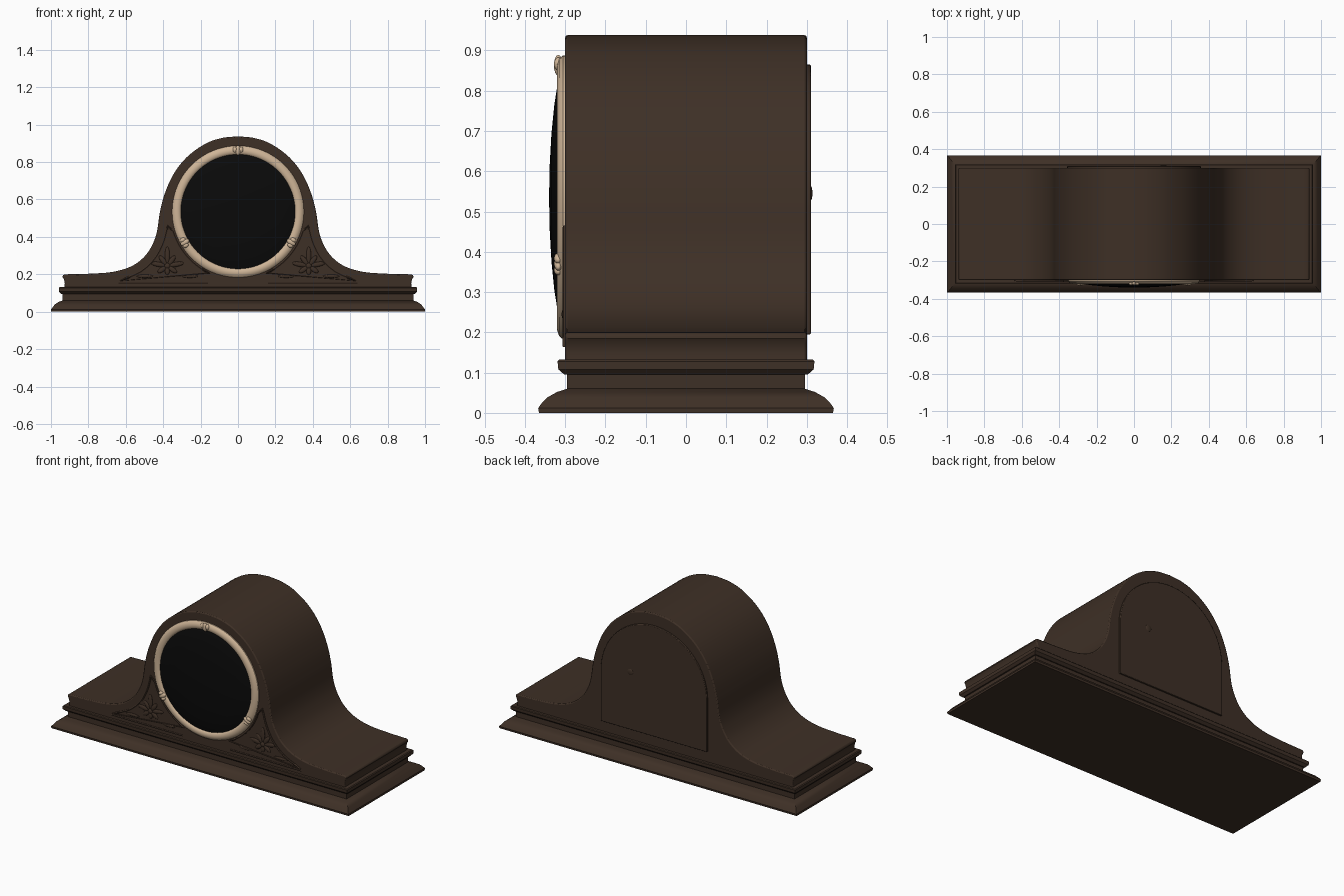
import bpy, bmesh, math
from mathutils import Vector

cube = bpy.data.objects.get("Cube")
if cube:
    bpy.data.objects.remove(cube, do_unlink=True)


def material(name, rgb):
    m = bpy.data.materials.new(name)
    m.use_nodes = True
    m.diffuse_color = (*rgb, 1)
    bsdf = m.node_tree.nodes["Principled BSDF"]
    bsdf.inputs["Base Color"].default_value = (*rgb, 1)
    bsdf.inputs["Roughness"].default_value = 0.6
    return m


WOOD = material("dark walnut", (0.048, 0.029, 0.019))
CREAM = material("pale brass", (0.62, 0.46, 0.31))
BLACK = material("black dial", (0.003, 0.003, 0.003))
DIAL_Z = 0.535


def finish(name, bm, mat, bevel=0):
    bmesh.ops.remove_doubles(bm, verts=bm.verts, dist=1e-5)
    bmesh.ops.recalc_face_normals(bm, faces=bm.faces)
    me = bpy.data.meshes.new(name)
    bm.to_mesh(me)
    bm.free()
    me.materials.append(mat)
    ob = bpy.data.objects.new(name, me)
    bpy.context.collection.objects.link(ob)
    bpy.ops.object.select_all(action='DESELECT')
    ob.select_set(True)
    bpy.context.view_layer.objects.active = ob
    bpy.ops.object.shade_smooth_by_angle(angle=math.radians(35))
    if bevel:
        b = ob.modifiers.new("soft edges", 'BEVEL')
        b.width, b.segments, b.limit_method = bevel, 2, 'ANGLE'
        b.angle_limit = math.radians(50)
    return ob


def spline(pts, steps=6):
    """Catmull-Rom curve through 2D points."""
    p = [Vector(q) for q in pts]
    p = [2 * p[0] - p[1]] + p + [2 * p[-1] - p[-2]]
    out = []
    for a, b, c, d in zip(p, p[1:], p[2:], p[3:]):
        for k in range(steps):
            t = k / steps
            out.append(0.5 * (2 * b + (c - a) * t + (2 * a - 5 * b + 4 * c - d) * t * t
                              + (3 * b - a - 3 * c + d) * t ** 3))
    return out + [p[-2]]


def skin(bm, rings, cap):
    """Join closed rings of points into a surface."""
    loops = [[bm.verts.new(v) for v in r] for r in rings]
    n = len(loops[0])
    for a, b in zip(loops, loops[1:]):
        for i in range(n):
            bm.faces.new((a[i], a[(i + 1) % n], b[(i + 1) % n], b[i]))
    if cap:
        bm.faces.new(loops[0])
        bm.faces.new(loops[-1])


def prism(name, outline, y0, y1, mat, bevel=0):
    bm = bmesh.new()
    skin(bm, [[(x, y, z) for x, z in outline] for y in (y0, y1)], True)
    return finish(name, bm, mat, bevel)


def lathe(name, profile, mat, segs=96):
    """Turn a closed (radius, y) profile around the dial axis."""
    bm = bmesh.new()
    rings = []
    for k in range(segs + 1):
        a = math.tau * k / segs
        rings.append([(r * math.cos(a), y, DIAL_Z + r * math.sin(a)) for r, y in profile])
    skin(bm, rings, False)
    bmesh.ops.dissolve_degenerate(bm, dist=1e-6, edges=bm.edges)
    return finish(name, bm, mat)


def blob(name, x, y, z, size, turn, mat):
    """Small flattened carved lobe, turned in the front plane."""
    bm = bmesh.new()
    bmesh.ops.create_uvsphere(bm, u_segments=16, v_segments=8, radius=1)
    ob = finish(name, bm, mat)
    ob.location, ob.scale, ob.rotation_euler = (x, y, z), size, (0, turn, 0)
    return ob


def moulding(name, pts, y, radius, closed=True):
    cu = bpy.data.curves.new(name, 'CURVE')
    cu.dimensions = '3D'
    cu.bevel_depth, cu.bevel_resolution = radius, 1
    s = cu.splines.new('POLY')
    s.points.add(len(pts) - 1)
    for p, (x, z) in zip(s.points, pts):
        p.co = (x, y, z, 1)
    s.use_cyclic_u = closed
    cu.materials.append(WOOD)
    ob = bpy.data.objects.new(name, cu)
    bpy.context.collection.objects.link(ob)
    bpy.ops.object.select_all(action='DESELECT')
    ob.select_set(True)
    bpy.context.view_layer.objects.active = ob
    bpy.ops.object.convert(target='MESH')
    bpy.ops.object.shade_smooth_by_angle(angle=math.radians(50))


# Stepped plinth: (half width, half depth, height)
steps = [(1, .365, 0), (1, .367, .012), (.992, .36, .022), (.98, .345, .038),
         (.96, .32, .052), (.937, .295, .06), (.937, .295, .095), (.945, .302, .095),
         (.957, .317, .108), (.957, .319, .128), (.952, .315, .132), (.92, .29, .132)]
bm = bmesh.new()
skin(bm, [[(w, d, z), (-w, d, z), (-w, -d, z), (w, -d, z)] for w, d, z in steps], True)
finish("plinth", bm, WOOD)

# Humped case
hump = spline([(.925, .2), (.8, .203), (.67, .213), (.57, .243), (.5, .295), (.457, .36),
               (.433, .43), (.418, .53), (.392, .63), (.345, .735), (.275, .825),
               (.18, .895), (.09, .928), (0, .938)])
half = [(.93, .125), (.926, .15), (.93, .172), (.938, .185), (.936, .196)] + [tuple(p) for p in hump]
prism("case", half + [(-x, z) for x, z in half[-2::-1]], -.3, .3, WOOD, .006)

# Arched back door with its lock
arch = [(.357 * math.cos(a), .508 + .357 * math.sin(a))
        for a in (math.pi * k / 40 for k in range(41))]
prism("back_door", arch + [(-.357, .195), (.357, .195)], .295, .31, WOOD, .003)
blob("door_lock", .158, .308, .545, (.02, .006, .02), 0, WOOD)

# Bezel and domed dial
lathe("bezel", [(.352, -.295), (.352, -.306), (.344, -.315), (.33, -.32), (.316, -.319),
                (.307, -.313), (.302, -.305), (.302, -.295)], CREAM)
lathe("dial_glass", [(0, -.34), (.08, -.3385), (.16, -.334), (.23, -.327), (.28, -.319),
                     (.306, -.311), (.306, -.298), (0, -.298)], BLACK)

# Three ornaments on the bezel
for k in range(3):
    a = math.pi / 2 + math.tau * k / 3
    for da, dr, w, h in ((0, 0, .014, .026), (.05, .004, .012, .016), (-.05, .004, .012, .016)):
        r = .328 + dr
        blob("bezel_ornament", r * math.cos(a + da), -.317, DIAL_Z + r * math.sin(a + da),
             (w, .011, h), math.pi / 2 - a, CREAM)

# Carved spandrels either side of the dial
for s in (-1, 1):
    inner = [(.362 * math.cos(a), DIAL_Z + .362 * math.sin(a))
             for a in (math.radians(-65 + 4 * k) for k in range(13))]
    outer = spline([(.375, .46), (.4, .37), (.445, .285), (.52, .215), (.63, .165)], 4)
    frame = [(s * x, z) for x, z in inner + [tuple(p) for p in outer]]
    moulding("spandrel_frame", frame, -.301, .006)
    moulding("spandrel_sill", [(s * .16, .154), (s * .64, .154)], -.3, .005, False)
    # Leaf spray fanning out of a central boss
    cx, cz = s * .378, .245
    for deg, length in ((0, .075), (38, .05), (-38, .05), (80, .065), (-80, .065),
                        (125, .045), (-125, .045), (180, .035)):
        a = math.radians(deg)
        blob("carved_leaf", cx + length * .75 * math.sin(a), -.3, cz + length * .75 * math.cos(a),
             (.013, .007, length * .62), a, WOOD)
    blob("carved_boss", cx, -.3, cz, (.016, .009, .016), 0, WOOD)
    for dx in (-.12, .12):
        blob("carved_leaf", cx + dx, -.3, .19, (.045, .006, .009), 0, WOOD)
